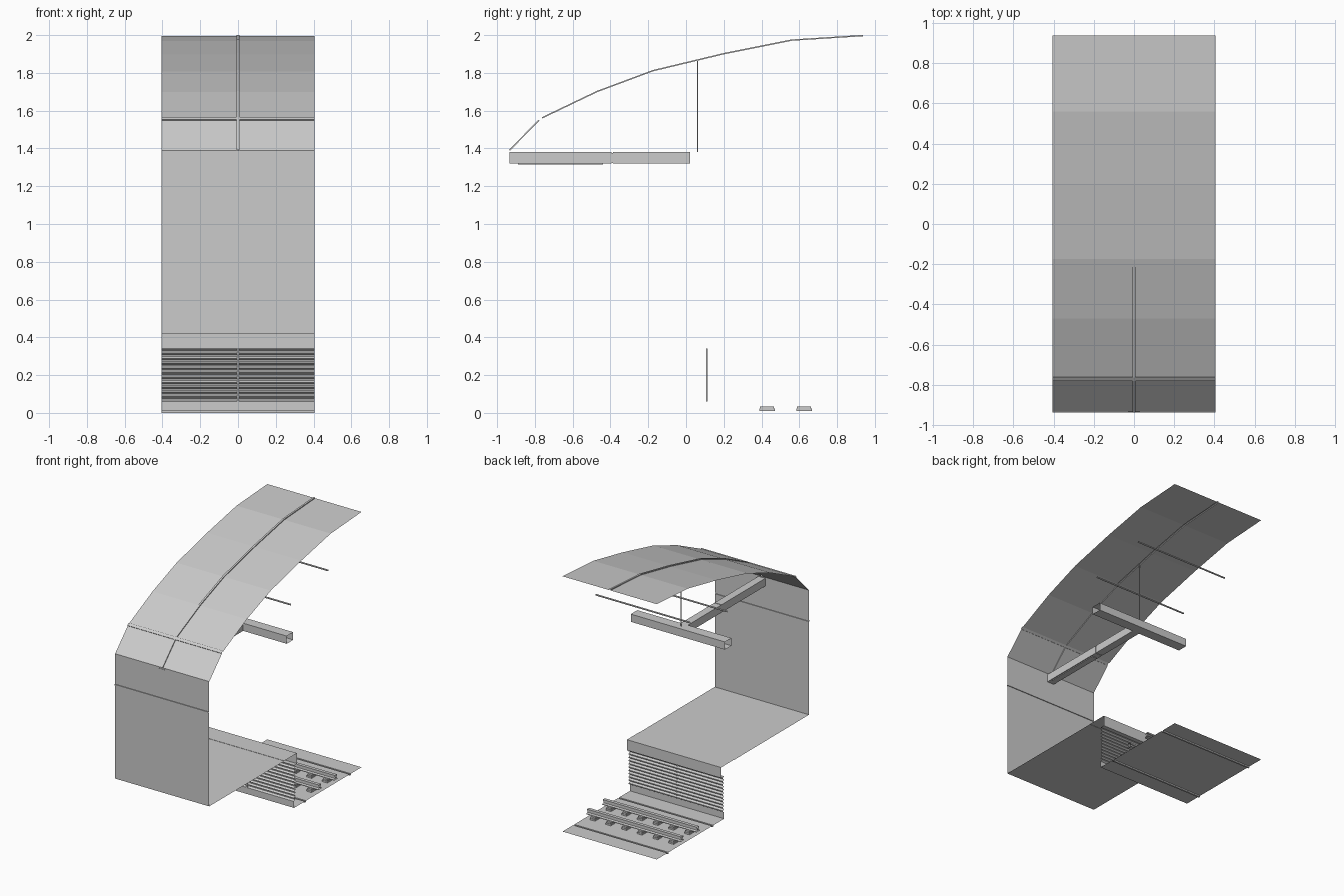
import bpy, bmesh
from mathutils import Vector

if "Cube" in bpy.data.objects:
    bpy.data.objects.remove(bpy.data.objects["Cube"])

W = 0.405  # half length of the station segment


def make(name, bm):
    me = bpy.data.meshes.new(name)
    bm.to_mesh(me)
    bm.free()
    ob = bpy.data.objects.new(name, me)
    bpy.context.collection.objects.link(ob)
    return ob


def extrude_x(name, pts, x0=-W, x1=W, closed=False):
    """Sweep a (y, z) profile along x as an open sheet or open-ended tube."""
    bm = bmesh.new()
    rows = [[bm.verts.new((x, y, z)) for y, z in pts] for x in (x0, x1)]
    n = len(pts)
    for i in range(n if closed else n - 1):
        j = (i + 1) % n
        bm.faces.new((rows[0][i], rows[0][j], rows[1][j], rows[1][i]))
    return make(name, bm)


def box(name, x0, x1, y0, y1, z0, z1):
    bm = bmesh.new()
    bmesh.ops.create_cube(bm, size=1)
    for v in bm.verts:
        v.co = Vector(((x0, x1)[v.co.x > 0], (y0, y1)[v.co.y > 0], (z0, z1)[v.co.z > 0]))
    return make(name, bm)


def rect(y0, y1, z0, z1):
    return [(y0, z0), (y1, z0), (y1, z1), (y0, z1)]


# Rear wall with a shallow horizontal seam
extrude_x("wall", [(-.932, .42), (-.932, 1.144), (-.938, 1.144), (-.938, 1.154),
                   (-.932, 1.154), (-.932, 1.39)])

# Platform deck, overhanging lip and its warning strip
extrude_x("platform", [(-.932, .42), (-.01, .42), (-.01, .422), (.147, .422),
                       (.147, .34), (.11, .34)])

# Ribbed panel below the platform
ribs = [(.11, .34)]
N = 11
for i in range(N):
    top = .34 - .28 * i / N
    ribs += [(.125, top - .28 * .35 / N), (.125, top - .28 * .65 / N), (.11, top - .28 / N)]
extrude_x("ribbed_panel", ribs + [(.11, .01)])
box("panel_joint", -.005, .005, .107, .114, .06, .34)

# Track bed with drain grooves
bed = [(.11, .01)]
for y in (.25, .80):
    bed += [(y - .007, .01), (y - .007, 0), (y + .007, 0), (y + .007, .01)]
extrude_x("track_bed", bed + [(.938, .01)])

# Rails and their fasteners
half_rail = [(.021, .033), (.021, .038), (.006, .043), (.006, .056), (.013, .059), (.013, .07)]
for k, yc in enumerate((.43, .625)):
    rail = [(yc + a, z) for a, z in half_rail] + [(yc - a, z) for a, z in reversed(half_rail)]
    extrude_x(f"rail_{k}", rail, closed=True)
    for i in range(6):
        xc = (i - 2.5) * .135
        box(f"rail_plate_{k}_{i}", xc - .022, xc + .022, yc - .041, yc + .041, .01, .022)
        box(f"rail_pad_{k}_{i}", xc - .018, xc + .018, yc - .037, yc + .037, .022, .034)

# Vaulted ceiling: lower panel, cross seam, upper panels, split by a centre seam
prof = [(-.932, 1.388), (-.776, 1.547), (-.776, 1.547), (-.760, 1.559), (-.760, 1.559),
        (-.47, 1.698), (-.175, 1.808), (.20, 1.898), (.56, 1.970), (.938, 1.994)]
seam_row = {2, 3}
cols = [(-W, 0), (-.007, 0), (-.007, 1), (.007, 1), (.007, 0), (W, 0)]
bm = bmesh.new()
grid = []
for i, (y, z) in enumerate(prof):
    a, b = Vector(prof[max(i - 2, 0)]), Vector(prof[min(i + 2, len(prof) - 1)])
    t = (b - a).normalized()
    row = []
    for x, deep in cols:
        d = .007 if deep or i in seam_row else 0
        row.append(bm.verts.new((x, y - t.y * d, z + t.x * d)))
    grid.append(row)
for r0, r1 in zip(grid, grid[1:]):
    for i in range(len(cols) - 1):
        bm.faces.new((r0[i], r0[i + 1], r1[i + 1], r1[i]))
bmesh.ops.remove_doubles(bm, verts=bm.verts, dist=1e-5)
make("vaulted_ceiling", bm)

# Light beams: one along the platform edge, one reaching back to the wall
extrude_x("edge_light_beam", rect(.02, .10, 1.32, 1.38), closed=True)
box("cross_beam_back", -.03, .03, -.935, -.395, 1.32, 1.38)
box("cross_beam_front", -.03, .03, -.386, .02, 1.32, 1.38)
box("cross_beam_joint", -.027, .027, -.395, -.386, 1.323, 1.377)
box("cross_beam_lamp", -.022, .022, -.89, -.44, 1.315, 1.32)

# Hanger rod, conduit and overhead wire
box("hanger_rod", -.003, .003, .057, .063, 1.38, 1.864)
for name, y, z in (("conduit", .07, 1.605), ("overhead_wire", .53, 1.695)):
    r = .006
    extrude_x(name, [(y - r, z), (y - r / 2, z - r * .87), (y + r / 2, z - r * .87), (y + r, z),
                     (y + r / 2, z + r * .87), (y - r / 2, z + r * .87)], closed=True)
